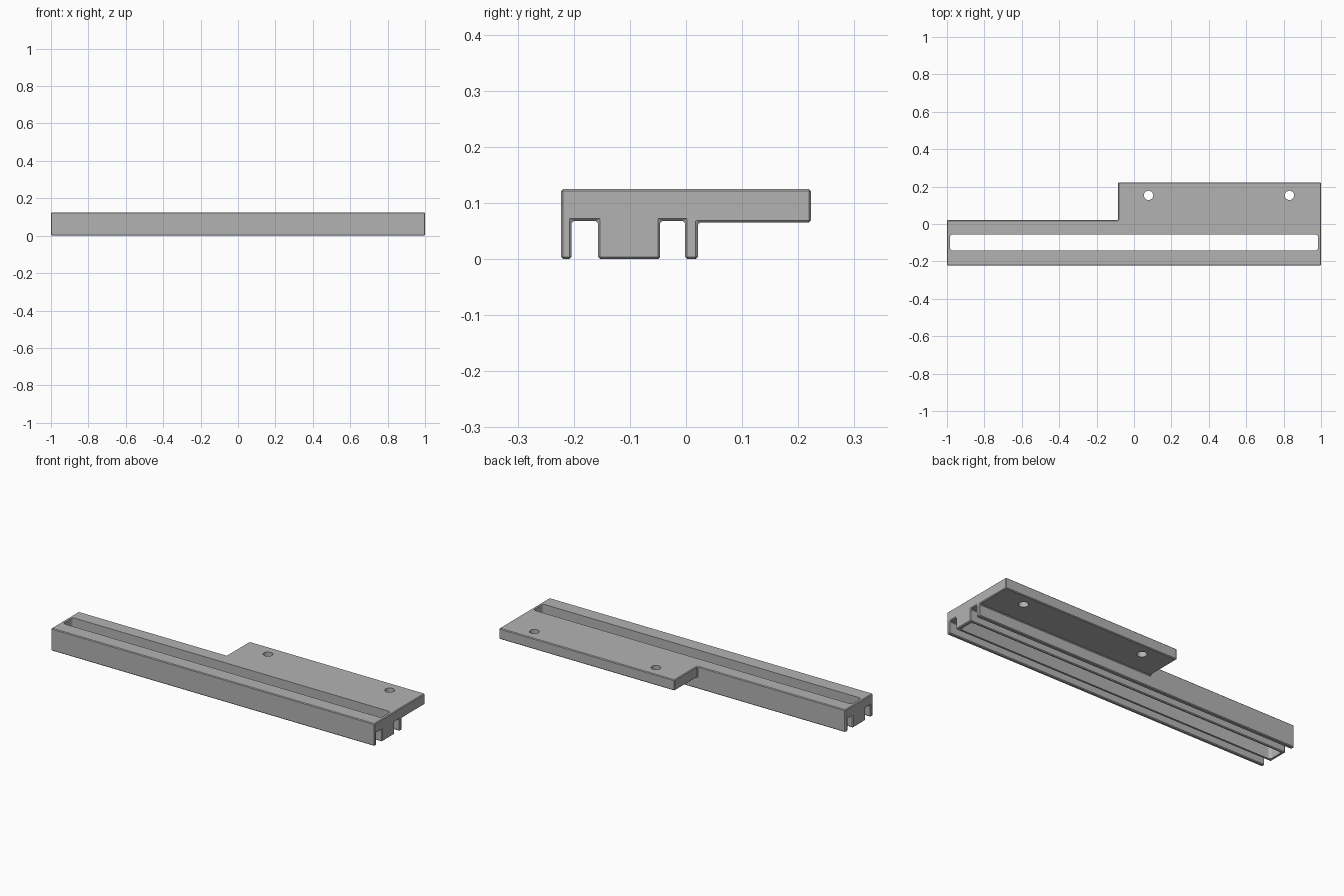
import bpy
import bmesh
from mathutils import Vector

if "Cube" in bpy.data.objects:
    bpy.data.objects.remove(bpy.data.objects["Cube"], do_unlink=True)

grey = bpy.data.materials.new("matte_grey")
grey.use_nodes = True
grey.diffuse_color = (0.45, 0.45, 0.45, 1)
grey.node_tree.nodes["Principled BSDF"].inputs["Base Color"].default_value = (0.45, 0.45, 0.45, 1)


def extrude_outline(name, points, direction):
    """Solid made by sweeping a closed outline along a vector."""
    bm = bmesh.new()
    face = bm.faces.new([bm.verts.new(p) for p in points])
    result = bmesh.ops.extrude_face_region(bm, geom=[face])
    moved = [v for v in result["geom"] if isinstance(v, bmesh.types.BMVert)]
    bmesh.ops.translate(bm, verts=moved, vec=Vector(direction))
    bmesh.ops.recalc_face_normals(bm, faces=bm.faces)
    mesh = bpy.data.meshes.new(name)
    bm.to_mesh(mesh)
    bm.free()
    mesh.materials.append(grey)
    obj = bpy.data.objects.new(name, mesh)
    bpy.context.collection.objects.link(obj)
    return obj


def box(name, x0, x1, y0, y1, z0, z1):
    outline = [(x0, y0, z0), (x1, y0, z0), (x1, y1, z0), (x0, y1, z0)]
    return extrude_outline(name, outline, (0, 0, z1 - z0))


def round_edges(obj, width, segments, vertical_only=False):
    mod = obj.modifiers.new("edge_rounding", "BEVEL")
    mod.width = width
    mod.segments = segments
    mod.limit_method = "ANGLE"
    mod.angle_limit = 0.6
    if vertical_only:
        weights = obj.data.attributes.new("bevel_weight_edge", "FLOAT", "EDGE")
        for edge in obj.data.edges:
            a, b = (obj.data.vertices[i].co for i in edge.vertices)
            weights.data[edge.index].value = float(abs(a.z - b.z) > 0.01)
        mod.limit_method = "WEIGHT"


def cut(obj, cutter):
    mod = obj.modifiers.new(cutter.name, "BOOLEAN")
    mod.operation = "DIFFERENCE"
    mod.solver = "EXACT"
    mod.object = cutter
    cutter.hide_render = True
    cutter.hide_viewport = True
    cutter.display_type = "WIRE"


# Rail and mounting plate share one cross-section, with two grooves below
TOP, GROOVE, PLATE = 0.125, 0.068, 0.065
section = [(-0.223, 0), (-0.204, 0), (-0.204, GROOVE), (-0.157, GROOVE),
           (-0.157, 0), (-0.046, 0), (-0.046, GROOVE), (-0.002, GROOVE),
           (-0.002, 0), (0.021, 0), (0.021, PLATE), (0.223, PLATE),
           (0.223, TOP), (-0.223, TOP)]
rail = extrude_outline("slotted_rail", [(-1, y, z) for y, z in section], (2, 0, 0))

# The plate only spans the left part of the rail
cut(rail, box("plate_notch_cutter", -1.1, -0.085, 0.021, 0.3, -0.1, 0.2))
round_edges(rail, 0.004, 1)

# Long slot through the central rib
slot = box("slot_cutter", -0.984, 0.984, -0.142, -0.056, -0.1, 0.2)
round_edges(slot, 0.015, 5, vertical_only=True)
cut(rail, slot)

# Screw holes in the plate
for name, x in (("inner_hole_cutter", 0.078), ("outer_hole_cutter", 0.831)):
    bpy.ops.mesh.primitive_cylinder_add(vertices=32, radius=0.025, depth=0.4,
                                        location=(x, 0.153, 0.1))
    hole = bpy.context.object
    hole.name = name
    hole.data.materials.append(grey)
    cut(rail, hole)

# Bake the cuts and remove the cutters
bpy.context.view_layer.update()
baked = bpy.data.meshes.new_from_object(rail.evaluated_get(bpy.context.evaluated_depsgraph_get()))
cutters = [m.object for m in rail.modifiers if m.type == "BOOLEAN"]
rail.modifiers.clear()
rail.data = baked
for cutter in cutters:
    bpy.data.objects.remove(cutter, do_unlink=True)

bpy.ops.object.select_all(action="DESELECT")
rail.select_set(True)
bpy.context.view_layer.objects.active = rail
bpy.ops.object.shade_smooth_by_angle(angle=0.5)
